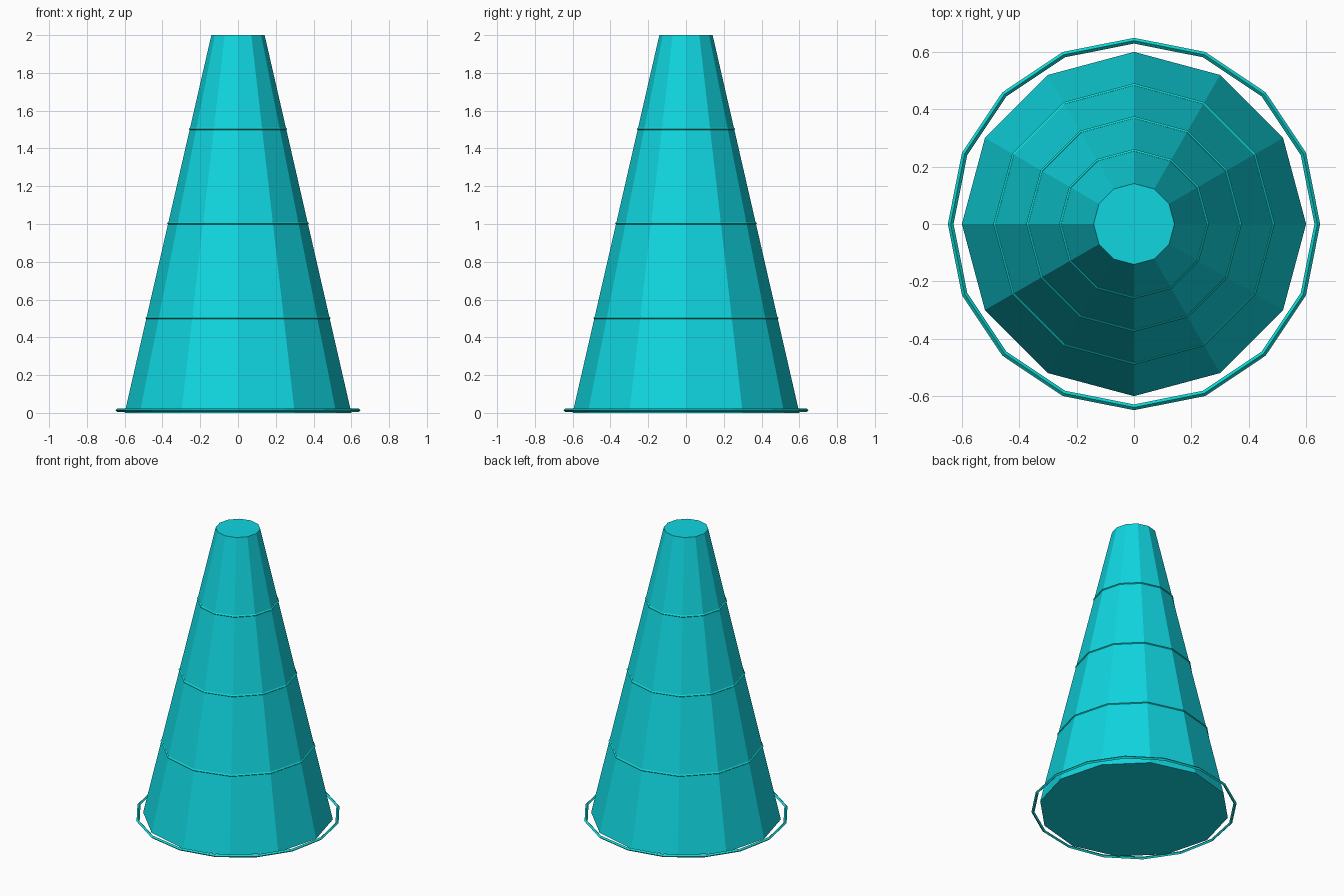
import bpy, bmesh, math

if "Cube" in bpy.data.objects:
    bpy.data.objects.remove(bpy.data.objects["Cube"])


def material(name, rgb):
    m = bpy.data.materials.new(name)
    m.diffuse_color = (*rgb, 1)
    m.use_nodes = True
    m.node_tree.nodes["Principled BSDF"].inputs["Base Color"].default_value = m.diffuse_color
    return m


turquoise = material("turquoise", (0.0052, 0.672, 0.745))
ring_teal = material("ring_teal", (0.0044, 0.70, 0.67))


def band(name, radius, tube, z, sides):
    """Faceted ring with a diamond cross-section."""
    bpy.ops.mesh.primitive_torus_add(
        major_segments=sides, minor_segments=4,
        major_radius=radius, minor_radius=tube, location=(0, 0, z))
    ob = bpy.context.object
    ob.name = name
    ob.data.materials.append(ring_teal)


# Tapered twelve-sided body, closed at both ends
bpy.ops.mesh.primitive_cone_add(vertices=12, radius1=0.6, radius2=0.141,
                                depth=2, location=(0, 0, 1))
body = bpy.context.object
body.name = "tapered_body"
body.data.materials.append(turquoise)

# Thin bands hugging the body
for i, z in enumerate((0.503, 1.003, 1.503)):
    cone_radius = 0.6 - 0.459 * z / 2
    band(f"body_band_{i + 1}", cone_radius - 0.001, 0.007, z, 12)

# Loose wider ring around the foot
band("base_ring", 0.639, 0.01, 0.014, 16)
